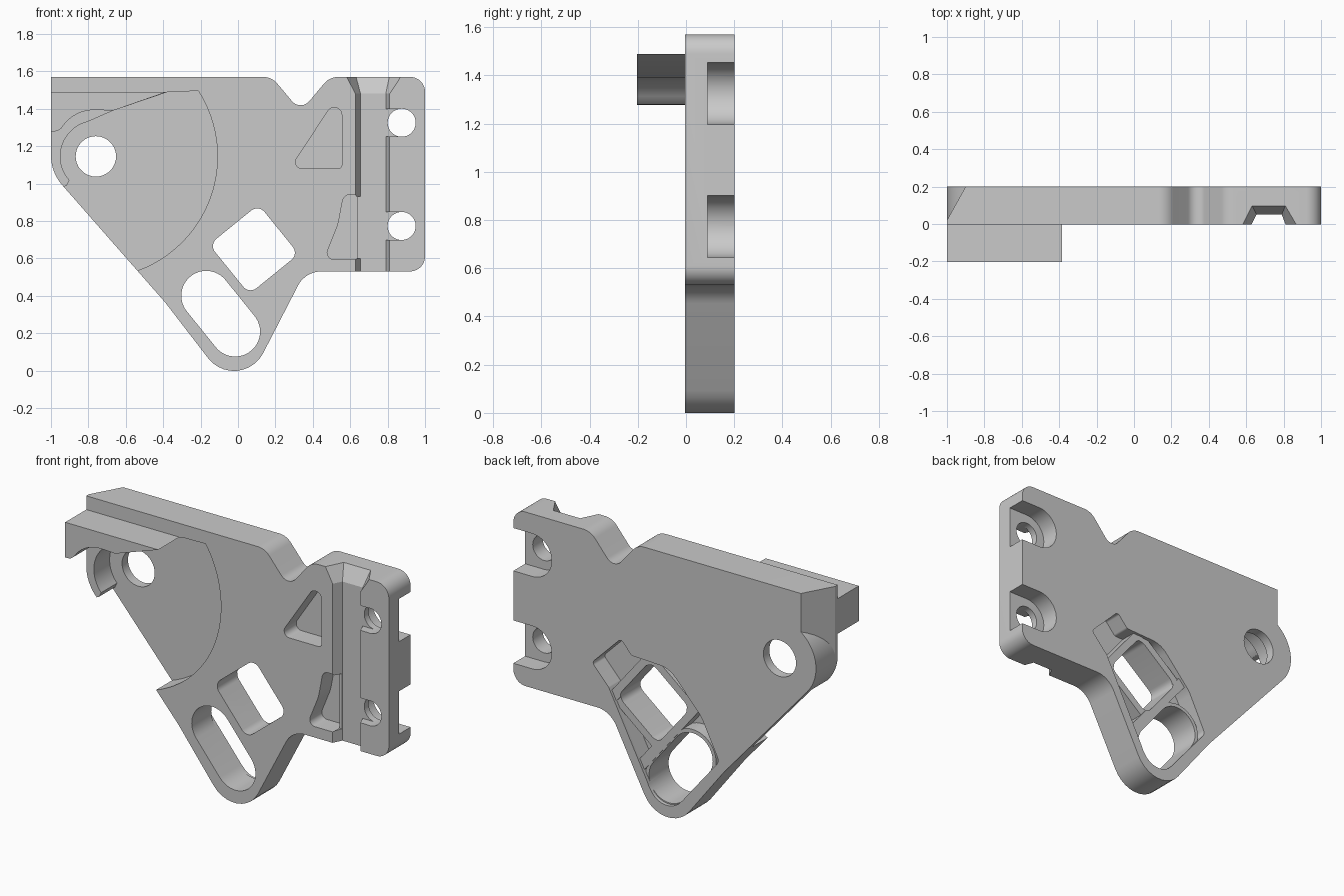
import bpy, bmesh, math
from mathutils import Vector

cube = bpy.data.objects.get("Cube")
if cube:
    bpy.data.objects.remove(cube, do_unlink=True)

grey = bpy.data.materials.new("plain_grey")
grey.use_nodes = True
grey.diffuse_color = (0.59, 0.59, 0.59, 1)
grey.node_tree.nodes["Principled BSDF"].inputs["Base Color"].default_value = (0.59, 0.59, 0.59, 1)


def arc(cx, cz, r, a0, a1, n=24):
    """Points on an arc, angles in degrees."""
    step = math.radians(a1 - a0) / n
    return [(cx + r * math.cos(math.radians(a0) + i * step),
             cz + r * math.sin(math.radians(a0) + i * step)) for i in range(n + 1)]


def rounded(corners, n=10):
    """Polygon whose corners (x, z, radius) are filleted."""
    out = []
    for i, (x, z, r) in enumerate(corners):
        p = Vector((x, z))
        if r == 0:
            out.append((x, z))
            continue
        a = (Vector(corners[i - 1][:2]) - p).normalized()
        b = (Vector(corners[(i + 1) % len(corners)][:2]) - p).normalized()
        half = a.angle(b) / 2
        centre = p + (a + b).normalized() * r / math.sin(half)
        start = p + a * r / math.tan(half) - centre
        end = p + b * r / math.tan(half) - centre
        a0 = math.atan2(start.y, start.x)
        turn = (math.atan2(end.y, end.x) - a0 + math.pi) % math.tau - math.pi
        out += arc(centre.x, centre.y, r, math.degrees(a0), math.degrees(a0 + turn), n)
    return out


def loft(name, first, last):
    """Solid between two matching rings of 3D points."""
    bm = bmesh.new()
    rings = [[bm.verts.new(p) for p in ring] for ring in (first, last)]
    n = len(first)
    for i in range(n):
        j = (i + 1) % n
        bm.faces.new((rings[0][i], rings[0][j], rings[1][j], rings[1][i]))
    bm.faces.new(rings[0][::-1])
    bm.faces.new(rings[1])
    bmesh.ops.recalc_face_normals(bm, faces=bm.faces)
    mesh = bpy.data.meshes.new(name)
    bm.to_mesh(mesh)
    bm.free()
    mesh.materials.append(grey)
    obj = bpy.data.objects.new(name, mesh)
    bpy.context.collection.objects.link(obj)
    return obj


def prism(name, pts, y0, y1):
    return loft(name, [(x, y0, z) for x, z in pts], [(x, y1, z) for x, z in pts])


def upright(name, pts, z0, z1):
    return loft(name, [(x, y, z0) for x, y in pts], [(x, y, z1) for x, y in pts])


def cut(target, tool):
    mod = target.modifiers.new("cut", "BOOLEAN")
    mod.operation, mod.solver, mod.object = "DIFFERENCE", "EXACT", tool
    bpy.context.view_layer.objects.active = target
    bpy.ops.object.modifier_apply(modifier=mod.name)
    bpy.data.objects.remove(tool, do_unlink=True)


PIVOT = (-0.76, 1.145)
FRONT = -0.004

# Main plate
plate = prism("bracket_plate", rounded([
    (-1, 1.57, 0), (0.18, 1.57, 0.1), (0.335, 1.385, 0.06), (0.49, 1.57, 0.1),
    (1, 1.57, 0.08), (1, 0.53, 0.08), (0.36, 0.53, 0.14), (0.008, -0.152, 0.175),
    (-0.39, 0.365, 0), (-1, 1.06, 0.24)]), FRONT, 0.201)

# Bevelled back corner, leaving the round boss around the pivot
corner = upright("corner_cut", [(-1.05, -0.07), (-0.845, 0.299), (-1.05, 0.299)], 1.14, 1.7)
cut(corner, prism("boss", arc(*PIVOT, 0.24, 0, 354, 59), -0.2, 0.4))
cut(plate, corner)

# Swept recess on the front
sweep = (arc(*PIVOT, 0.19, 104, 222) + [(-0.915, 0.99), (-1.0, 0.95), (-0.65, 0.45)]
         + arc(*PIVOT, 0.65, -75, 32.5, 40) + [(-0.37, 1.491), (-0.67, 1.389)])
cut(plate, prism("sweep_cut", sweep, -0.1, 0.145))

# Pivot hole
cut(plate, prism("pivot_cut", arc(*PIVOT, 0.108, 0, 350, 35), -0.2, 0.4))


def slanted_slot(r):
    tilt = math.degrees(math.atan2(-0.19, 0.155))
    return (arc(-0.17, 0.4, r, tilt + 90, tilt + 270)
            + arc(-0.015, 0.208, r, tilt - 90, tilt + 90))


# Back pocket with stiffening ribs around the square window and the slot
pocket = prism("pocket_cut", rounded([
    (0.29, 0.98, 0.02), (0.48, 0.79, 0.02), (0.37, 0.67, 0.03), (0.01, -0.03, 0.12),
    (-0.36, 0.42, 0.04), (-0.24, 0.66, 0.2), (-0.03, 0.89, 0.15), (0.22, 0.9, 0.02)]), 0.09, 0.3)
u, v = Vector((0.63, -0.777)), Vector((0.777, 0.63))
mid = Vector((0.085, 0.648))


def tilted(cu, cv, hu, hv):
    return [tuple(mid + u * (cu + a * hu) + v * (cv + b * hv))
            for a, b in ((-1, -1), (1, -1), (1, 1), (-1, 1))]


for side in (-1, 1):
    cut(pocket, prism("long_rib", tilted(0, side * 0.185, 0.6, 0.03), -0.1, 0.185))
    cut(pocket, prism("cross_rib", tilted(side * 0.185, 0, 0.03, 0.18), -0.1, 0.18))
cut(pocket, prism("slot_rib", slanted_slot(0.155), -0.1, 0.18))
cut(plate, pocket)

# Square window and slanted slot
window = [(x, z, 0.05) for x, z in tilted(0, 0, 0.17, 0.17)]
cut(plate, prism("window_cut", rounded(window), -0.2, 0.4))
cut(plate, prism("slot_cut", slanted_slot(0.133), -0.2, 0.4))

# Shallow pockets on the front
cut(plate, prism("upper_pocket_cut", rounded([
    (0.555, 1.5, 0.04), (0.555, 1.08, 0.02), (0.278, 1.08, 0.035)]), -0.1, 0.11))
cut(plate, prism("lower_pocket_cut", rounded([
    (0.565, 0.94, 0.04), (0.637, 0.94, 0.02), (0.637, 0.595, 0.01),
    (0.46, 0.595, 0.035), (0.535, 0.78, 0.3)]), -0.1, 0.11))

# Vertical guide groove with flared top
guide = [(0.62, -0.02), (0.655, 0.05), (0.79, 0.05), (0.817, -0.02)]
flare = [(0.57, -0.02), (0.63, 0.1), (0.81, 0.1), (0.88, -0.02)]
cut(plate, upright("groove_cut", guide, 0.4, 1.7))
cut(plate, loft("flare_cut", [(x, y, 1.48) for x, y in guide],
                [(x, y, 1.575) for x, y in flare]))
cut(plate, upright("groove_gap_cut", [(0.6, -0.02), (0.6, 0.049), (0.67, 0.049), (0.67, -0.02)],
                   0.6, 0.93))

# Screw holes with front notches and open back slots
for z in (1.325, 0.773):
    cut(plate, prism("screw_cut", arc(0.875, z, 0.075, 0, 350, 35), -0.2, 0.4))
    cut(plate, prism("notch_cut", [(0.75, z - 0.074), (0.875, z - 0.074),
                                   (0.875, z + 0.074), (0.75, z + 0.074)], -0.1, 0.049))
    seat = arc(0.875, z, 0.128, 90, 270) + [(1.1, z - 0.128), (1.1, z + 0.128)]
    cut(plate, prism("seat_cut", seat, 0.09, 0.4))

# Projecting ledge on the front
ledge = prism("front_ledge", [
    (-1, 1.488), (-0.385, 1.488), (-0.67, 1.389), (-0.74, 1.393)]
    + arc(-0.77, 1.19, 0.203, 95, 148, 10) + [(-0.965, 1.28), (-1, 1.278)], -0.203, FRONT)

for obj in (plate, ledge):
    bpy.ops.object.select_all(action="DESELECT")
    obj.select_set(True)
    bpy.context.view_layer.objects.active = obj
    bpy.ops.object.shade_smooth_by_angle(angle=math.radians(25))
